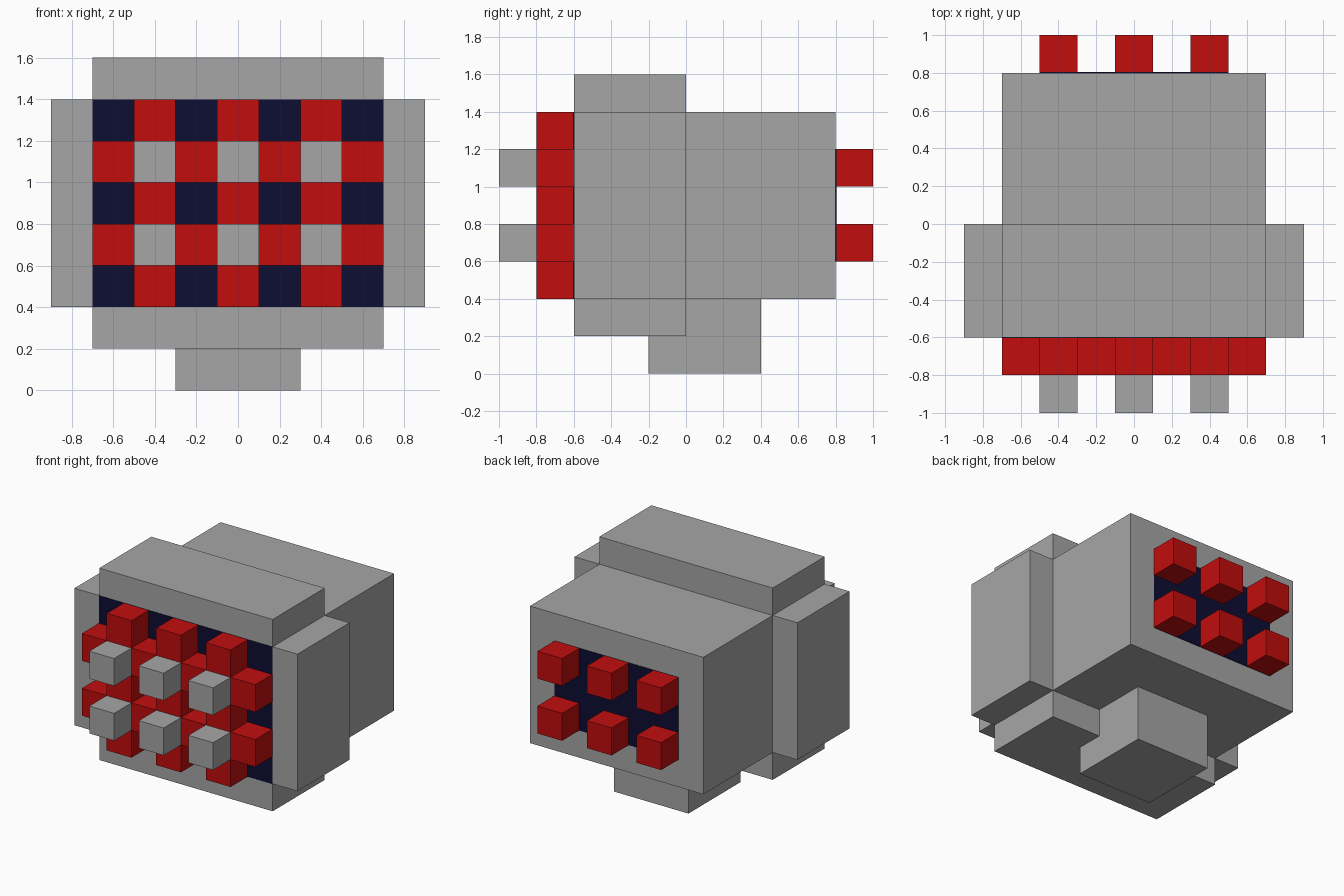
import bpy
import bmesh
from mathutils import Matrix, Vector

cube = bpy.data.objects.get("Cube")
if cube:
    bpy.data.objects.remove(cube, do_unlink=True)


def material(name, r, g, b):
    m = bpy.data.materials.new(name)
    m.use_nodes = True
    m.diffuse_color = (r, g, b, 1)
    m.node_tree.nodes["Principled BSDF"].inputs["Base Color"].default_value = (r, g, b, 1)
    return m


grey = material("grey", 0.381, 0.381, 0.381)
red = material("red", 0.533, 0.004, 0.004)
navy = material("dark_navy", 0.004, 0.004, 0.033)


def finish(name, bm, mat):
    bmesh.ops.recalc_face_normals(bm, faces=bm.faces)
    mesh = bpy.data.meshes.new(name)
    bm.to_mesh(mesh)
    bm.free()
    mesh.materials.append(mat)
    obj = bpy.data.objects.new(name, mesh)
    bpy.context.collection.objects.link(obj)
    return obj


def box(name, low, high, mat):
    low, high = Vector(low), Vector(high)
    bm = bmesh.new()
    place = Matrix.Translation((low + high) / 2) @ Matrix.Diagonal((*(high - low), 1))
    bmesh.ops.create_cube(bm, size=1, matrix=place)
    return finish(name, bm, mat)


def block(name, x, y, z, mat):
    """Small cube on the 0.2 unit grid, given by its centre."""
    h = 0.1
    return box(name, (x - h, y - h, z - h), (x + h, y + h, z + h), mat)


# Front housing: a plus-shaped profile extruded backwards
bm = bmesh.new()
quarter = [(0.9, 0.5), (0.7, 0.5), (0.7, 0.7)]
outline = []
for sx, sz in ((1, 1), (-1, 1), (-1, -1), (1, -1)):
    corner = quarter if sx * sz > 0 else quarter[::-1]
    outline += [(sx * x, -0.6, 0.9 + sz * z) for x, z in corner]
face = bm.faces.new([bm.verts.new(p) for p in outline])
grown = bmesh.ops.extrude_face_region(bm, geom=[face], use_keep_orig=True)
moved = [g for g in grown["geom"] if isinstance(g, bmesh.types.BMVert)]
bmesh.ops.translate(bm, verts=moved, vec=(0, 0.6, 0))
finish("front_housing", bm, grey)

# Rear body and foot
box("rear_body", (-0.7, 0, 0.4), (0.7, 0.8, 1.4), grey)
box("foot", (-0.3, -0.2, 0), (0.3, 0.4, 0.4), grey)

# Thin dark panels
box("front_panel", (-0.7, -0.604, 0.4), (0.7, -0.6, 1.4), navy)
box("back_panel", (-0.5, 0.8, 0.6), (0.5, 0.804, 1.2), navy)

# Chequered red blocks on the front panel
for row in range(5):
    for col in range(7):
        if (row + col) % 2:
            block("front_red_block", -0.6 + 0.2 * col, -0.7, 0.5 + 0.2 * row, red)

# Protruding grey blocks in front, red blocks behind
for x in (-0.4, 0, 0.4):
    for z in (0.7, 1.1):
        block("front_grey_block", x, -0.9, z, grey)
        block("back_red_block", x, 0.9, z, red)
